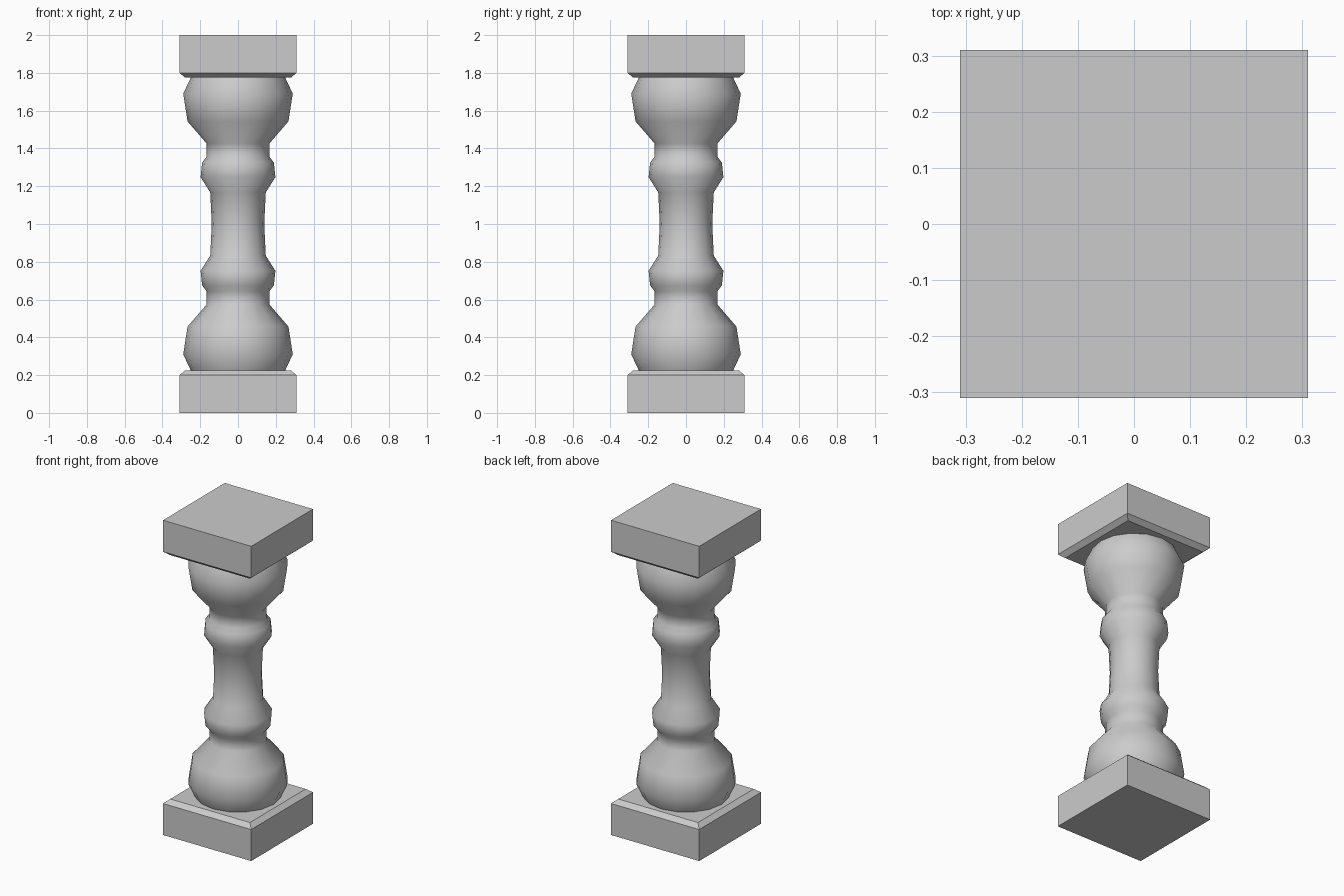
import bpy, bmesh, math

if "Cube" in bpy.data.objects:
    bpy.data.objects.remove(bpy.data.objects["Cube"])

SIDES = 16


def make_object(name, bm):
    bmesh.ops.recalc_face_normals(bm, faces=bm.faces)
    mesh = bpy.data.meshes.new(name)
    bm.to_mesh(mesh)
    bm.free()
    obj = bpy.data.objects.new(name, mesh)
    bpy.context.collection.objects.link(obj)
    return obj


def loft(name, rings, smooth=False):
    """Skin a stack of closed rings and cap both ends."""
    bm = bmesh.new()
    loops = [[bm.verts.new(p) for p in ring] for ring in rings]
    n = len(loops[0])
    for a, b in zip(loops, loops[1:]):
        for i in range(n):
            j = (i + 1) % n
            bm.faces.new((a[i], a[j], b[j], b[i])).smooth = smooth
    bm.faces.new(loops[0][::-1])
    bm.faces.new(loops[-1])
    return make_object(name, bm)


def square(h, z):
    return [(-h, -h, z), (h, -h, z), (h, h, z), (-h, h, z)]


def circle(r, z):
    return [(r * math.cos(2 * math.pi * i / SIDES),
             r * math.sin(2 * math.pi * i / SIDES), z) for i in range(SIDES)]


# Square plinth and matching cap, each with a chamfer facing the shaft
block = [(0.31, 0.0), (0.31, 0.20), (0.28, 0.225)]
loft("base_plinth", [square(h, z) for h, z in block])
loft("top_cap", [square(h, 2 - z) for h, z in block])

# Turned shaft: lower half of the profile, mirrored about z = 1
half = [(0.25, 0.225), (0.29, 0.31), (0.267, 0.457), (0.167, 0.573),
        (0.167, 0.645), (0.19, 0.675), (0.198, 0.752), (0.147, 0.833)]
profile = half + [(0.139, 1.0)] + [(r, 2 - z) for r, z in reversed(half)]
loft("turned_shaft", [circle(r, z) for r, z in profile], smooth=True)
